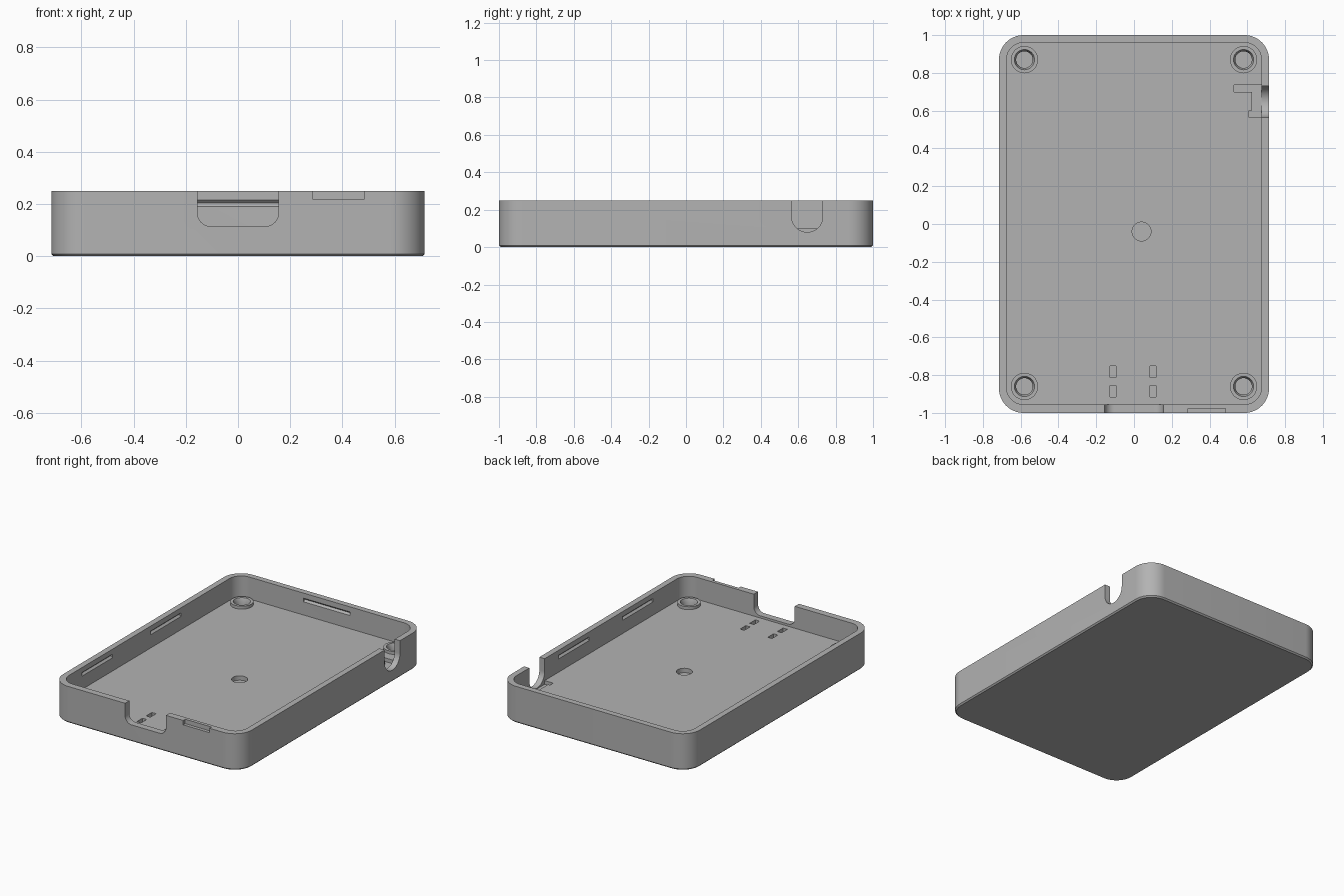
import bpy
import bmesh
from math import pi, cos, sin

old = bpy.data.objects.get("Cube")
if old:
    bpy.data.objects.remove(old, do_unlink=True)

grey = bpy.data.materials.new("plain_grey")
grey.use_nodes = True
tone = (0.45, 0.45, 0.45, 1)
grey.diffuse_color = tone
grey.node_tree.nodes["Principled BSDF"].inputs["Base Color"].default_value = tone

H, FLOOR = 0.25, 0.10        # rim height, floor level
W, L = 0.715, 1.0            # outer half sizes
IN_X, IN_FRONT, IN_BACK = 0.675, -0.955, 0.96
TOP = H + 0.1                # clearance above the rim for cutters


def rounded_rect(x0, x1, y0, y1, r, seg=14):
    corners = [(x1 - r, y1 - r), (x0 + r, y1 - r), (x0 + r, y0 + r), (x1 - r, y0 + r)]
    return [(cx + r * cos((q + i / seg) * pi / 2), cy + r * sin((q + i / seg) * pi / 2))
            for q, (cx, cy) in enumerate(corners) for i in range(seg + 1)]


def rect(x0, x1, y0, y1):
    return [(x0, y0), (x1, y0), (x1, y1), (x0, y1)]


def circle(cx, cy, r, n=40):
    return [(cx + r * cos(2 * pi * i / n), cy + r * sin(2 * pi * i / n)) for i in range(n)]


def prism(name, profile, lo, hi, axis="z", profile_hi=None, chamfer=0):
    """Extrude or loft a closed 2D profile between two positions on an axis."""
    place = {"x": lambda a, b, t: (t, a, b),
             "y": lambda a, b, t: (a, t, b),
             "z": lambda a, b, t: (a, b, t)}[axis]
    bm = bmesh.new()
    rings = [[bm.verts.new(place(a, b, t)) for a, b in p]
             for p, t in ((profile, lo), (profile_hi or profile, hi))]
    n = len(profile)
    base = bm.faces.new(rings[0])
    bm.faces.new(rings[1])
    for i in range(n):
        j = (i + 1) % n
        bm.faces.new((rings[0][i], rings[0][j], rings[1][j], rings[1][i]))
    bmesh.ops.recalc_face_normals(bm, faces=bm.faces)
    if chamfer:
        bmesh.ops.bevel(bm, geom=list(base.edges), offset=chamfer, segments=1, affect="EDGES")
    mesh = bpy.data.meshes.new(name)
    bm.to_mesh(mesh)
    bm.free()
    mesh.materials.append(grey)
    obj = bpy.data.objects.new(name, mesh)
    bpy.context.collection.objects.link(obj)
    return obj


def combine(target, tool, operation="DIFFERENCE"):
    mod = target.modifiers.new("shape", "BOOLEAN")
    mod.operation, mod.solver, mod.object = operation, "EXACT", tool
    bpy.context.view_layer.objects.active = target
    bpy.ops.object.modifier_apply(modifier=mod.name)
    bpy.data.objects.remove(tool, do_unlink=True)


# Tray body with its chamfered underside and hollow interior
tray = prism("tray", rounded_rect(-W, W, -L, L, 0.13), 0, H, chamfer=0.009)
combine(tray, prism("hollow", rounded_rect(-IN_X, IN_X, IN_FRONT, IN_BACK, 0.09), FLOOR, TOP))

# Corner screw bosses with tapered mouths and blind holes
for x in (-0.58, 0.58):
    for y in (-0.86, 0.87):
        combine(tray, prism("boss", circle(x, y, 0.072), FLOOR - 0.02, FLOOR + 0.02), "UNION")
        combine(tray, prism("mouth", circle(x, y, 0.044), FLOOR - 0.005, FLOOR + 0.021,
                            profile_hi=circle(x, y, 0.054)))
        combine(tray, prism("hole", circle(x, y, 0.044), 0.05, FLOOR))

# Round recess in the floor
combine(tray, prism("round_recess", circle(0.04, -0.04, 0.05), 0.07, TOP))

# Strap slots behind the front opening
for x in (-0.11, 0.10):
    for y in (-0.885, -0.782):
        combine(tray, prism("strap_slot", rect(x - 0.016, x + 0.016, y - 0.031, y + 0.031), 0.06, TOP))

# Front opening with rounded lower corners
combine(tray, prism("front_opening", rounded_rect(-0.155, 0.155, 0.115, H + 0.2, 0.05),
                    -L - 0.1, IN_FRONT + 0.02, "y"))

# Shallow pry notch in the front rim
combine(tray, prism("pry_notch", rect(0.285, 0.485, 0.22, TOP), -L - 0.1, -0.978, "y"))

# U-shaped cable exit and the stepped cable channel in the floor
combine(tray, prism("cable_exit", rounded_rect(0.565, 0.731, 0.08, H + 0.2, 0.0829, 20),
                    IN_X - 0.01, W + 0.1, "x"))
channel = [(0.53, 0.735), (0.53, 0.70), (0.625, 0.70), (0.625, 0.60),
           (0.61, 0.60), (0.61, 0.565), (IN_X, 0.565), (IN_X, 0.735)]
combine(tray, prism("cable_channel", channel, 0.075, FLOOR + 0.02))

# V-shaped snap grooves inside the side and back walls
G, GZ = 0.0125, 0.203


def groove(centre):
    return [(centre - G, GZ), (centre, GZ - G), (centre + G, GZ), (centre, GZ + G)]


for wall, ys in ((-IN_X, (-0.56, 0.18)), (IN_X, (-0.44, 0.25))):
    for y in ys:
        combine(tray, prism("side_groove", groove(wall), y - 0.165, y + 0.165, "y"))
combine(tray, prism("back_groove", groove(IN_BACK), -0.175, 0.175, "x"))

# Smooth the rounded corners while keeping crisp edges
bpy.ops.object.select_all(action="DESELECT")
tray.select_set(True)
bpy.context.view_layer.objects.active = tray
bpy.ops.object.shade_smooth_by_angle()
